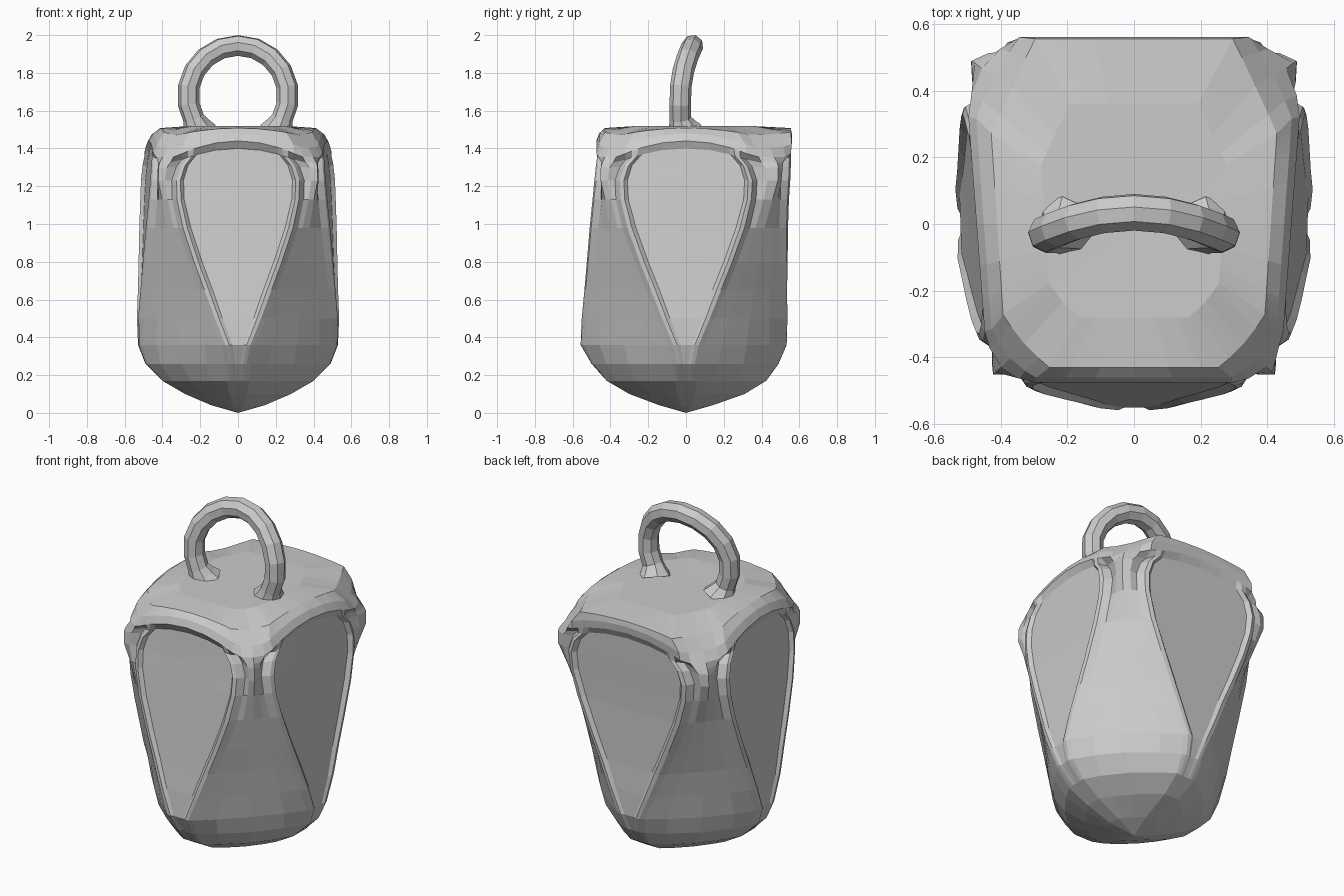
import bpy, bmesh, math
from mathutils import Vector

if "Cube" in bpy.data.objects:
    bpy.data.objects.remove(bpy.data.objects["Cube"])

# height profile of the pod, one row per ring:
# z, front d, side d, back d, corner distance, panel half width, rim height, rim width, droop
ROWS = [
    (0.04, .14, .14, .14, .11, .008, .00, .020, 0),
    (0.10, .30, .28, .31, .26, .010, .00, .03, 0),
    (0.17, .42, .40, .425, .37, .012, .00, .04, 0),
    (0.26, .495, .485, .485, .43, .014, .005, .045, 0),
    (0.36, .55, .52, .525, .455, .03, .008, .05, 0),
    (0.50, .54, .52, .525, .475, .085, .012, .055, 0),
    (0.65, .523, .508, .52, .50, .14, .015, .06, 0),
    (0.80, .507, .497, .52, .525, .20, .018, .06, 0),
    (0.98, .49, .485, .52, .56, .265, .02, .06, 0),
    (1.13, .475, .475, .525, .605, .305, .02, .055, 0),
    (1.24, .463, .467, .53, .64, .31, .022, .055, .01),
    (1.33, .455, .46, .533, .64, .285, .022, .055, .03),
    (1.40, .45, .455, .535, .63, .235, .02, .07, .075),
    (1.44, .475, .472, .555, .605, .225, .00, .08, .085),
    (1.48, .46, .45, .56, .565, .22, .00, .08, .075),
    (1.508, .43, .41, .555, .50, .20, .00, .06, .04),
]


def ring(row):
    """Cross-section: four panels with raised rims, joined by bowed corner lobes."""
    z, front, side, back, corner, w, rim, rw, droop = row
    dist = [front, side, back, side]
    faces = []
    for i, d in enumerate(dist):
        a = -math.pi / 2 + i * math.pi / 2
        n = Vector((math.cos(a), math.sin(a)))
        t = Vector((-n.y, n.x))
        half = [(0, d), (w * .55, d), (w, d), (w + rw * .35, d + rim),
                (w + rw * .75, d + rim * .6), (w + rw * 1.2, d - rim * 1.3)]
        prof = [(-s, h) for s, h in reversed(half[1:])] + half
        faces.append([n * h + t * s for s, h in prof])
    pts = []
    for i in range(4):
        pts += faces[i]
        p, q = faces[i][-1], faces[(i + 1) % 4][0]
        a = -math.pi / 4 + i * math.pi / 2
        out = Vector((math.cos(a), math.sin(a)))
        far = corner + (.025 if i in (1, 2) and z > 1 else 0)
        bulge = max(far - ((p + q) / 2).dot(out), 0)
        for k in (.2, .5, .8):
            pts.append(p.lerp(q, k) + out * bulge * (1 if k == .5 else .62))
    lean = .16 * min(1, z / 1.3)          # plan is wider towards the back
    # rings arch over each panel and droop at the corners
    return [(v.x * (1 + lean * v.y), v.y,
             z - droop * min(1, (min(abs(v.x), abs(v.y)) / .36) ** 2)) for v in pts]


def build_pod():
    bm = bmesh.new()
    rings = [[bm.verts.new(c) for c in ring(r)] for r in ROWS]
    # slightly domed top made of one smaller ring
    rings.append([bm.verts.new((v.co.x * .65, v.co.y * .65, 1.518)) for v in rings[-1]])
    n = len(rings[0])
    for lo, hi in zip(rings, rings[1:]):
        for i in range(n):
            j = (i + 1) % n
            bm.faces.new((lo[i], lo[j], hi[j], hi[i]))
    bottom, top = bm.verts.new((0, 0, 0)), bm.verts.new((0, 0, 1.515))
    for i in range(n):
        j = (i + 1) % n
        bm.faces.new((bottom, rings[0][j], rings[0][i]))
        bm.faces.new((top, rings[-1][i], rings[-1][j]))
    bmesh.ops.recalc_face_normals(bm, faces=bm.faces)
    me = bpy.data.meshes.new("pod_body")
    bm.to_mesh(me)
    bm.free()
    bpy.context.collection.objects.link(bpy.data.objects.new("pod_body", me))


def build_handle():
    # half path (x, y, z, radius scale), mirrored to the other side
    half = [(.21, -.01, 1.495, 1.7), (.22, -.02, 1.525, 1.3), (.235, -.03, 1.56, 1)]
    for deg in (-10, 10, 30, 50, 70):
        a = math.radians(deg)
        z = 1.68 + .265 * math.sin(a)
        half.append((.265 * math.cos(a), -.03 + .065 * max(0, (z - 1.68) / .265) ** 2, z, 1))
    path = half + [(0, .035, 1.945, 1)] + [(-x, y, z, r) for x, y, z, r in reversed(half)]
    cu = bpy.data.curves.new("handle", 'CURVE')
    cu.dimensions = '3D'
    cu.bevel_depth = .057
    cu.bevel_resolution = 2
    cu.use_fill_caps = True
    sp = cu.splines.new('POLY')
    sp.points.add(len(path) - 1)
    for p, (x, y, z, r) in zip(sp.points, path):
        p.co = (x, y, z, 1)
        p.radius = r
    sp.use_smooth = False
    ob = bpy.data.objects.new("handle_curve", cu)
    bpy.context.collection.objects.link(ob)
    bpy.context.view_layer.update()
    me = bpy.data.meshes.new_from_object(ob.evaluated_get(bpy.context.evaluated_depsgraph_get()))
    bpy.data.objects.remove(ob)
    bpy.context.collection.objects.link(bpy.data.objects.new("handle", me))


build_pod()
build_handle()
